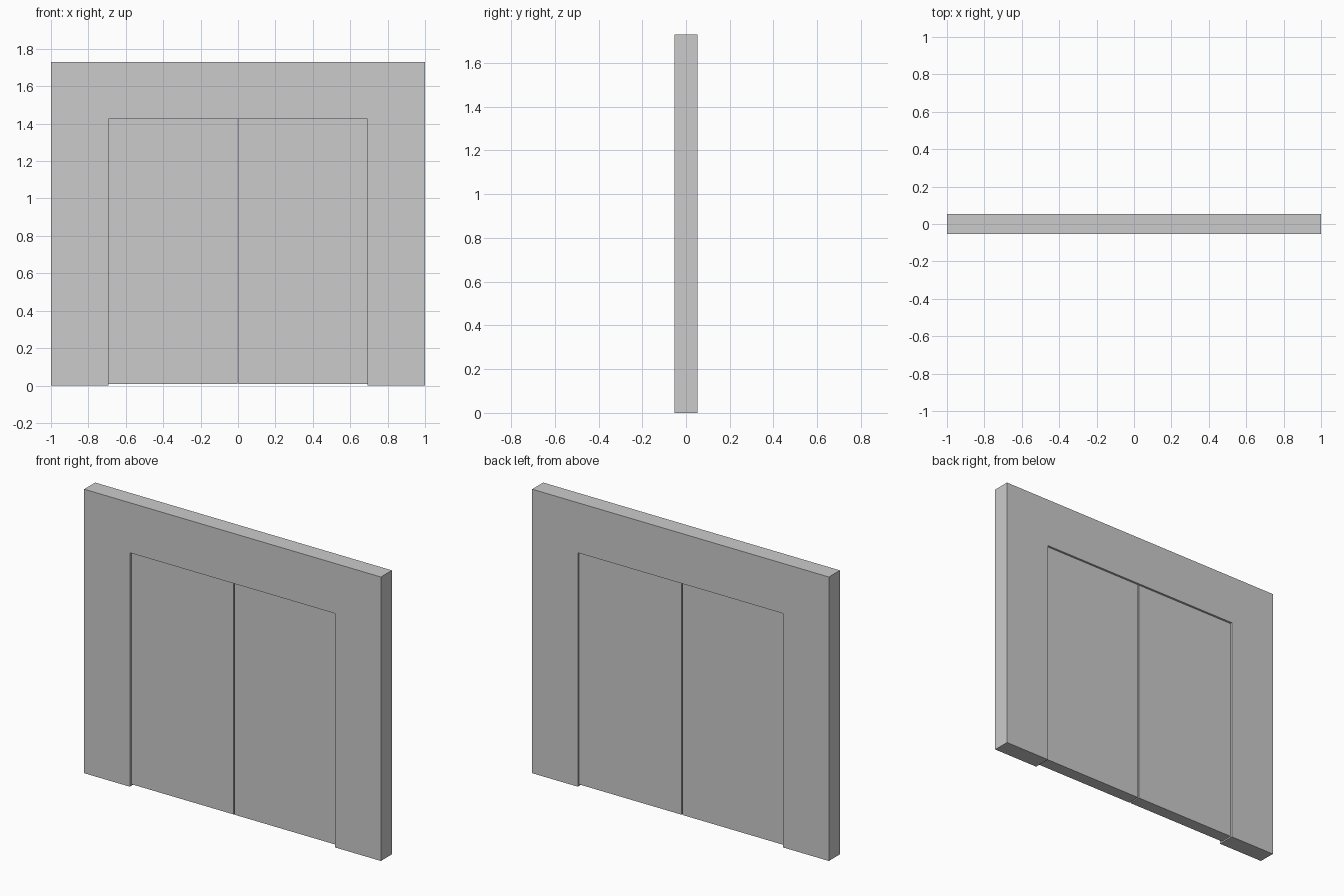
import bpy, bmesh

if "Cube" in bpy.data.objects:
    bpy.data.objects.remove(bpy.data.objects["Cube"])

W, H, T = 1.0, 1.73, 0.053        # half width, height, half thickness of the wall
OW, OH = 0.692, 1.425             # half width and height of the opening


def extrude_profile(name, points, y0, y1):
    """Extrude an x-z outline from y0 to y1 as a solid object."""
    bm = bmesh.new()
    face = bm.faces.new([bm.verts.new((x, y0, z)) for x, z in points])
    ext = bmesh.ops.extrude_face_region(bm, geom=[face])
    verts = [g for g in ext["geom"] if isinstance(g, bmesh.types.BMVert)]
    bmesh.ops.translate(bm, verts=verts, vec=(0, y1 - y0, 0))
    bmesh.ops.recalc_face_normals(bm, faces=bm.faces)
    mesh = bpy.data.meshes.new(name)
    bm.to_mesh(mesh)
    bm.free()
    obj = bpy.data.objects.new(name, mesh)
    bpy.context.collection.objects.link(obj)
    return obj


# Wall frame: an upside-down U around the doorway
extrude_profile("wall_frame", [
    (-W, 0), (-OW, 0), (-OW, OH), (OW, OH),
    (OW, 0), (W, 0), (W, H), (-W, H)], -T, T)

# Two recessed door panels with a thin gap between them and above the floor
for name, s in (("left_door", -1), ("right_door", 1)):
    extrude_profile(name, [
        (s * 0.004, 0.009), (s * OW, 0.009),
        (s * OW, OH), (s * 0.004, OH)], -0.037, 0.04)
